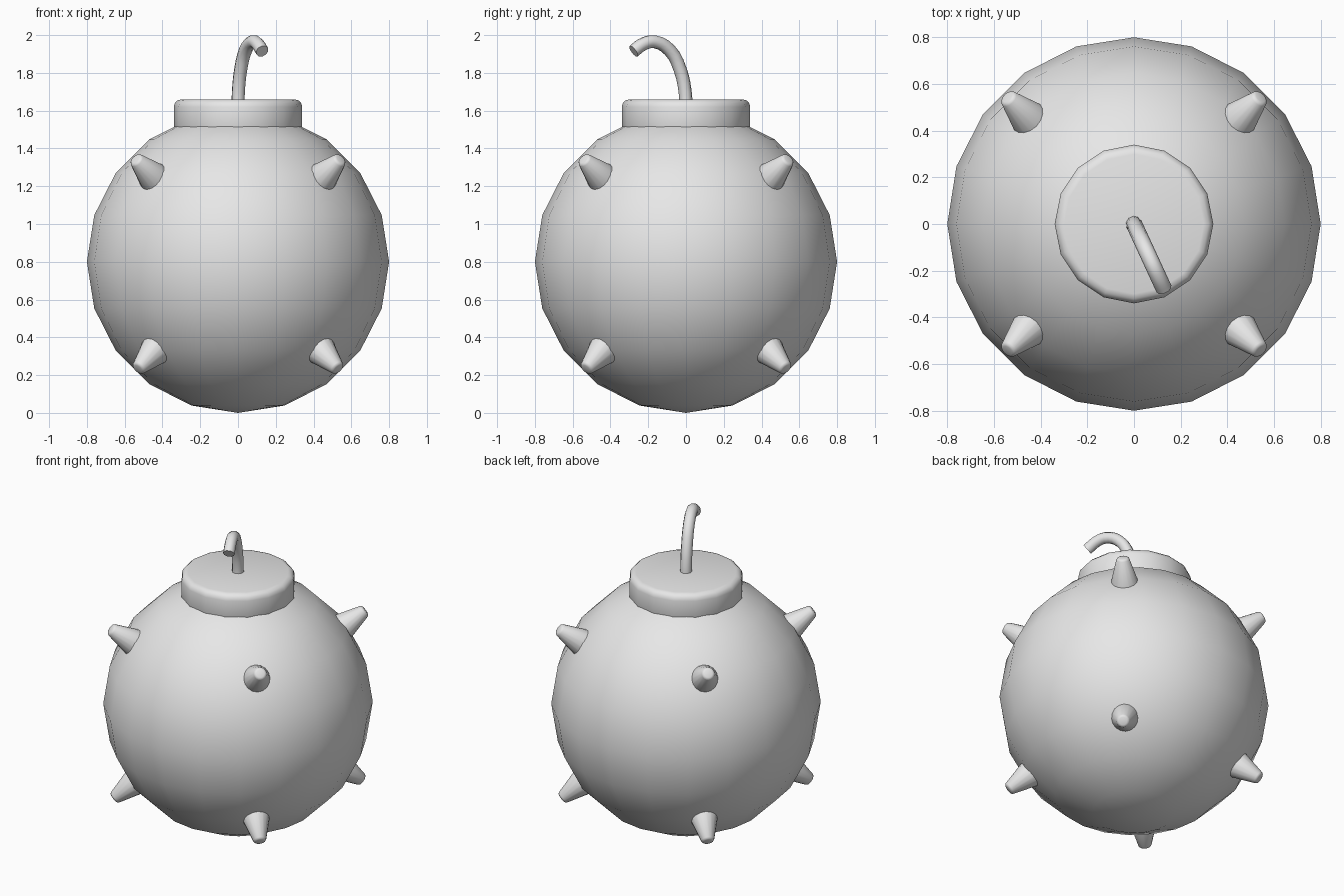
import bpy, math
from mathutils import Vector

cube = bpy.data.objects.get("Cube")
if cube:
    bpy.data.objects.remove(cube, do_unlink=True)

GREY = (0.8, 0.8, 0.8, 1.0)
grey = bpy.data.materials.new("plain grey")
grey.use_nodes = True
grey.diffuse_color = GREY
grey.node_tree.nodes["Principled BSDF"].inputs["Base Color"].default_value = GREY

CENTRE = Vector((0, 0, 0.8))


def finish(name, angle=40, bevel=0, segments=2):
    """Name, colour, bevel and smooth the active object."""
    ob = bpy.context.object
    ob.name = name
    ob.data.materials.clear()
    ob.data.materials.append(grey)
    if bevel:
        mod = ob.modifiers.new("rounded rim", "BEVEL")
        mod.width = bevel
        mod.segments = segments
        mod.limit_method = "ANGLE"
        mod.angle_limit = math.radians(50)
        bpy.ops.object.modifier_apply(modifier=mod.name)
    bpy.ops.object.shade_smooth_by_angle(angle=math.radians(angle))
    return ob


# Round body
bpy.ops.mesh.primitive_uv_sphere_add(segments=20, ring_count=10, radius=0.8, location=CENTRE)
finish("body")

# Cap sunk into the top of the body
bpy.ops.mesh.primitive_cylinder_add(vertices=16, radius=0.34, depth=0.18, location=(0, 0, 1.57))
finish("cap", bevel=0.04, segments=3)

# Eight blunt spikes pointing to the corners of a cube
INNER, OUTER = 0.70, 0.94
for z, level in ((1, "upper"), (-1.07, "lower")):
    for y, depth in ((-1, "front"), (1, "back")):
        for x, side in ((1, "left"), (-1, "right")):
            way = Vector((x, y, z)).normalized()
            bpy.ops.mesh.primitive_cone_add(
                vertices=16, radius1=0.105, radius2=0.036, depth=OUTER - INNER,
                location=CENTRE + way * (INNER + OUTER) / 2,
                rotation=way.to_track_quat("Z", "Y").to_euler())
            finish(f"spike_{level}_{depth}_{side}", bevel=0.012)

# Curved fuse, bending forward and to one side
path = [(0, 1.6), (0.005, 1.7), (0.035, 1.82), (0.095, 1.92),
        (0.185, 1.965), (0.25, 1.952), (0.305, 1.915)]
curve = bpy.data.curves.new("fuse", "CURVE")
curve.dimensions = "3D"
curve.bevel_depth = 0.035
curve.bevel_resolution = 3
curve.resolution_u = 3
curve.use_fill_caps = True
spline = curve.splines.new("BEZIER")
spline.bezier_points.add(len(path) - 1)
for point, (d, z) in zip(spline.bezier_points, path):
    point.co = (0.42 * d, -0.91 * d, z)
    point.handle_left_type = point.handle_right_type = "AUTO"
fuse = bpy.data.objects.new("fuse", curve)
bpy.context.collection.objects.link(fuse)
bpy.ops.object.select_all(action="DESELECT")
fuse.select_set(True)
bpy.context.view_layer.objects.active = fuse
bpy.ops.object.convert(target="MESH")
finish("fuse", angle=50)
